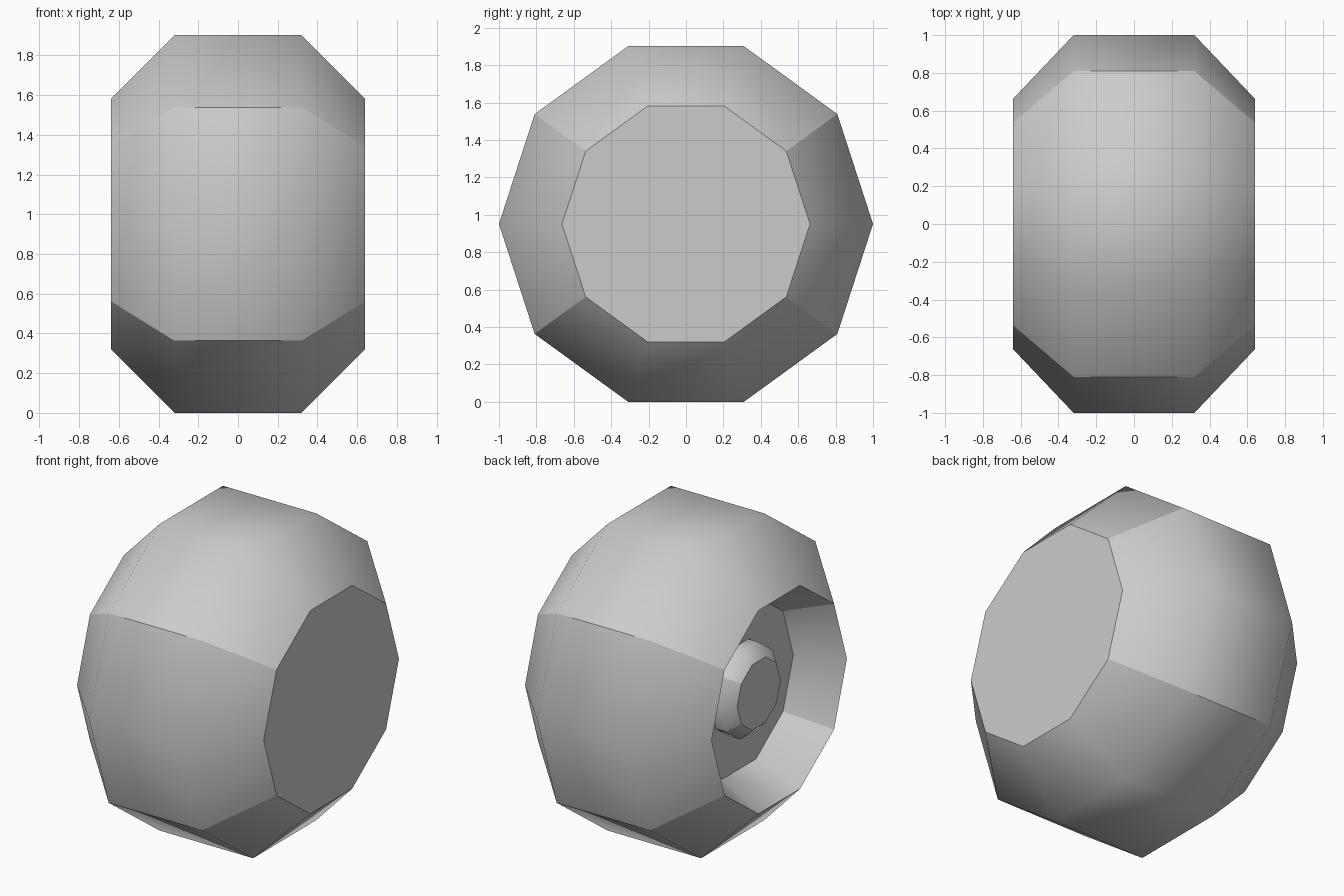
import bpy
import bmesh
from math import cos, sin, pi

SIDES = 10
AXLE_Z = 0.951

cube = bpy.data.objects.get("Cube")
if cube:
    bpy.data.objects.remove(cube, do_unlink=True)

grey = bpy.data.materials.new("plain_grey")
grey.use_nodes = True
colour = (0.6, 0.6, 0.6, 1.0)
grey.diffuse_color = colour
grey.node_tree.nodes["Principled BSDF"].inputs["Base Color"].default_value = colour


def turned_part(name, profile, hard_rings):
    """Spin (x, radius) points about the axle and cap both ends."""
    bm = bmesh.new()
    rings = []
    for x, r in profile:
        rings.append([bm.verts.new((x, r * cos(2 * pi * i / SIDES),
                                    r * sin(2 * pi * i / SIDES)))
                      for i in range(SIDES)])
    for a, b in zip(rings, rings[1:]):
        for i in range(SIDES):
            j = (i + 1) % SIDES
            bm.faces.new((a[i], a[j], b[j], b[i])).smooth = True
    bm.faces.new(rings[0])
    bm.faces.new(rings[-1])
    bmesh.ops.recalc_face_normals(bm, faces=bm.faces)

    # Hard rims, plus four hard creases running across the width
    for k in hard_rings:
        for i in range(SIDES):
            bm.edges.get((rings[k][i], rings[k][(i + 1) % SIDES])).smooth = False
    for a, b in zip(rings, rings[1:]):
        for i in (1, 4, 6, 9):
            bm.edges.get((a[i], b[i])).smooth = False

    mesh = bpy.data.meshes.new(name)
    bm.to_mesh(mesh)
    bm.free()
    mesh.materials.append(grey)
    part = bpy.data.objects.new(name, mesh)
    part.location.z = AXLE_Z
    bpy.context.collection.objects.link(part)
    return part


# Tyre: flat inner side, chamfered tread, dished outer side
turned_part("wheel_tyre",
            [(0.64, 0.663), (0.32, 1.0), (-0.32, 1.0), (-0.64, 0.663), (-0.365, 0.53)],
            hard_rings=(0, 3, 4))

# Hub: small chamfered boss standing on the dish floor
turned_part("wheel_hub",
            [(-0.36, 0.283), (-0.433, 0.283), (-0.5, 0.213)],
            hard_rings=(0, 2))
